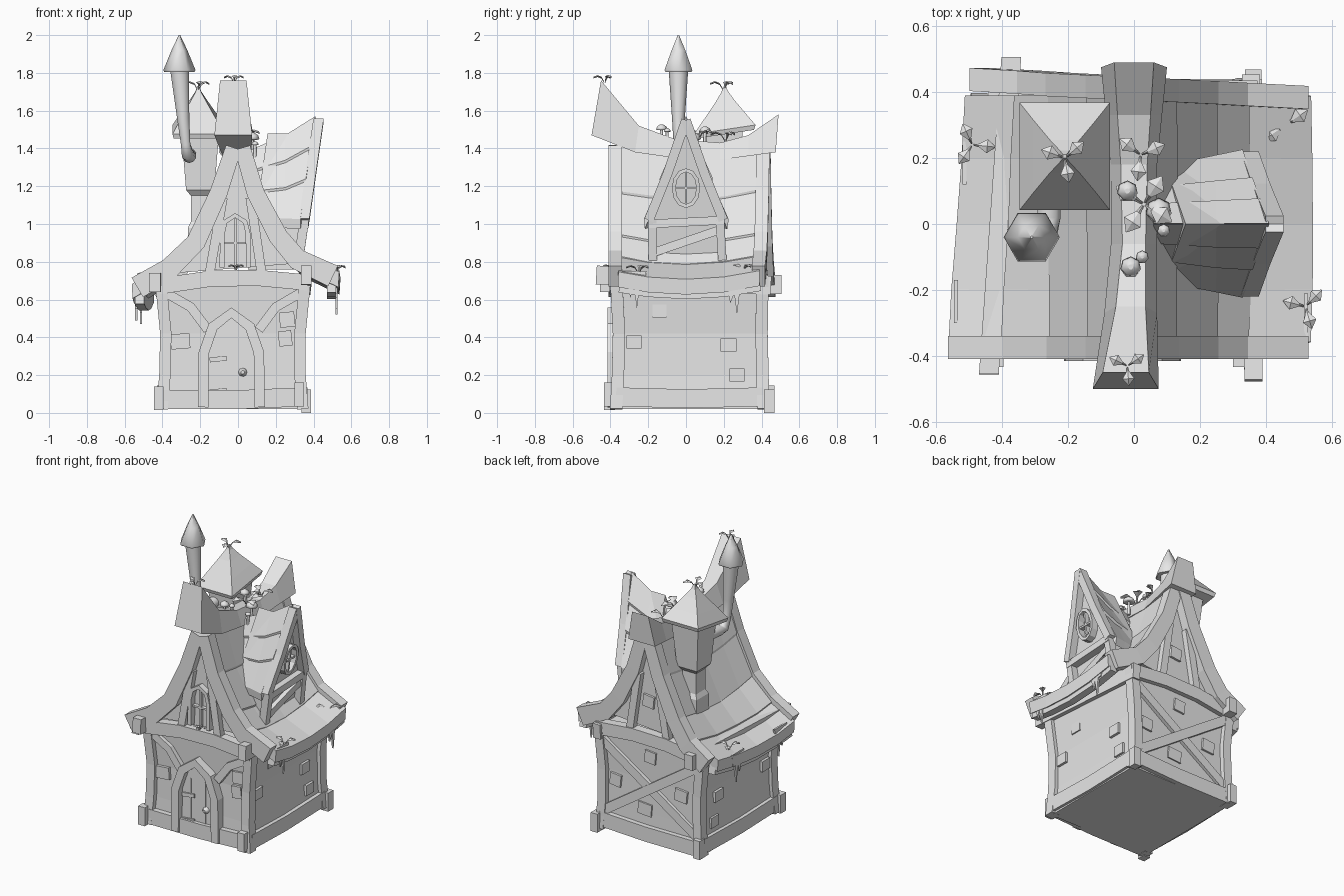
import bpy, bmesh, math, random
from mathutils import Vector as V

if "Cube" in bpy.data.objects:
    bpy.data.objects.remove(bpy.data.objects["Cube"])
random.seed(4)
grey = bpy.data.materials.new("plain_grey")
grey.use_nodes = True
grey.diffuse_color = (0.8, 0.8, 0.8, 1)
grey.node_tree.nodes["Principled BSDF"].inputs["Base Color"].default_value = (0.8, 0.8, 0.8, 1)
X, Y, Z = V((1, 0, 0)), V((0, 1, 0)), V((0, 0, 1))


def loft(name, rings, closed=False, smooth=False):
    """Skin a run of equal-sized rings, capped unless closed."""
    bm = bmesh.new()
    vs = [[bm.verts.new(p) for p in r] for r in rings]
    n = len(rings[0])
    for i in range(len(vs) if closed else len(vs) - 1):
        a, b = vs[i], vs[(i + 1) % len(vs)]
        for j in range(n):
            k = (j + 1) % n
            bm.faces.new((a[j], a[k], b[k], b[j]))
    if not closed:
        bm.faces.new(vs[0][::-1])
        bm.faces.new(vs[-1])
    bmesh.ops.recalc_face_normals(bm, faces=bm.faces)
    for f in bm.faces:
        f.smooth = smooth and len(f.verts) == 4
    me = bpy.data.meshes.new(name)
    bm.to_mesh(me)
    bm.free()
    me.materials.append(grey)
    ob = bpy.data.objects.new(name, me)
    bpy.context.collection.objects.link(ob)
    return ob


def beam(name, pts, w, t, n, closed=False, w_end=None):
    """Board along a path: w wide in its plane (tapering to w_end), t thick along n."""
    pts, rings = [V(p) for p in pts], []
    m = len(pts)
    for i, p in enumerate(pts):
        a, b = (pts[i - 1], pts[(i + 1) % m]) if closed else (pts[max(i - 1, 0)], pts[min(i + 1, m - 1)])
        width = w + ((w_end or w) - w) * i / (m - 1)
        s = (b - a).normalized().cross(n).normalized() * width / 2
        h = n * t / 2
        rings.append([p - s - h, p + s - h, p + s + h, p - s + h])
    return loft(name, rings, closed)


def prism(name, poly, depth):
    return loft(name, [[V(p) for p in poly], [V(p) + depth for p in poly]])


def tube(name, path, radii, sides, start=X):
    """Round smooth tube; start sets the direction its corners are counted from."""
    rings = []
    for i, p in enumerate(path):
        t = (V(path[min(i + 1, len(path) - 1)]) - V(path[max(i - 1, 0)])).normalized()
        u = t.cross(start).normalized()
        v = t.cross(u)
        rings.append([V(p) + (u * math.cos(a) + v * math.sin(a)) * radii[i]
                      for a in (math.tau * k / sides for k in range(sides))])
    return loft(name, rings, smooth=True)


def rect(cx, cy, hx, hy, z, tilt=0.0):
    return [V((cx + sx * hx, cy + sy * hy, z + tilt * sy * hy))
            for sx, sy in ((-1, -1), (1, -1), (1, 1), (-1, 1))]


def courses(name, curves, thick=0.05):
    """Overlapping plank rows between neighbouring points of the section curves."""
    for i in range(len(curves[0]) - 1):
        rings, lift = [], random.uniform(0.006, 0.013)
        for k, c in enumerate(curves):
            along = curves[min(k + 1, len(curves) - 1)][i] - curves[max(k - 1, 0)][i]
            a, b = c[i], c[i + 1]
            n = (b - a).cross(along).normalized()
            n = n if n.z > 0 else -n
            e = (a - b).normalized() * random.uniform(0, 0.012)
            rings.append([a + n * lift + e, b + n * 0.001, b - Z * thick * 1.4, a - Z * thick * 1.4 + e])
        loft(f"{name}_{i + 1}", rings)


# Walls, floor sills and corner posts
levels = [(0.02, -0.41, 0.35, -0.37, 0.41), (0.2, -0.395, 0.335, -0.36, 0.405),
          (0.42, -0.39, 0.335, -0.355, 0.40), (0.72, -0.42, 0.365, -0.37, 0.405)]
loft("walls", [rect((a + b) / 2, (c + d) / 2, (b - a) / 2, (d - c) / 2, z) for z, a, b, c, d in levels])
for ix, side in ((1, "right"), (2, "left")):
    for iy, end in ((3, "front"), (4, "back")):
        path = [(lv[ix] * 0.98, lv[iy], lv[0]) for lv in levels]
        beam(f"{end}_{side}_post", path, 0.06, 0.065, Y)
for end, side, x, y, z in (("front", "right", -0.42, -0.405, 0.015), ("front", "left", 0.325, -0.405, 0.035),
                           ("back", "right", -0.405, 0.44, 0.02), ("back", "left", 0.362, 0.44, 0)):
    loft(f"{end}_{side}_foot", [rect(x, y, 0.025, 0.028, z), rect(x, y, 0.025, 0.028, z + 0.125)])
for y, end in ((-0.38, "front"), (0.42, "back")):
    beam(f"{end}_sill", [(-0.42, y, 0.07), (0, y, 0.07), (0.35, y, 0.085)], 0.1, 0.04, Y)
for x, side in ((-0.41, "right"), (0.352, "left")):
    beam(f"{side}_sill", [(x, -0.37, 0.085), (x, 0, 0.075), (x, 0.41, 0.085)], 0.1, 0.03, X)
beam("right_wall_plate", [(-0.44, -0.455, 0.69), (-0.372, 0.505, 0.68)], 0.1, 0.06, X)
beam("left_wall_plate", [(0.362, -0.475, 0.73), (0.355, 0.45, 0.675)], 0.1, 0.055, X)

# Main roof
right_slope = [(-0.56, 0.70), (-0.39, 0.80), (-0.25, 0.94), (-0.13, 1.2), (-0.05, 1.44)]
left_slope = [(0.53, 0.76), (0.34, 0.85), (0.24, 0.97), (0.12, 1.2), (0.05, 1.44)]


def section(slope, y, drop=0.015):
    t = (y + 0.4) / 0.8
    sag = drop + 0.045 * max(0, 1 - (y / 0.4) ** 2)
    return [V((x * (1 - (0.1 if x < -0.3 else 0) * t), y, z - sag)) for x, z in slope]


for slope, side in ((right_slope, "right"), (left_slope, "left")):
    courses(f"{side}_roof_course", [section(slope, y) for y in (-0.36, -0.2, 0, 0.2, 0.39)])
    eave = [section(slope, y, 0.065)[0] for y in (-0.35, -0.2, 0, 0.2, 0.39)]
    beam(f"{side}_eave_board", [p - X * math.copysign(0.035, p.x) for p in eave], 0.095, 0.05, X)
    sg = math.copysign(0.03, slope[0][0])
    for end in ("front", "back"):
        path = []
        for x, z in slope:
            y = -0.375 if end == "front" else 0.41 - 0.05 * x
            k = 0.88 if end == "back" and x < -0.3 else 1
            path.append((x * k - sg * 0.9, y, z - 0.036))
        beam(f"{end}_{side}_bargeboard", path, 0.12, 0.07, Y, w_end=0.085)

# Ridge cap, swept up at both ends
ridge = [(-0.45, -0.5, -0.025, 0.07, 0.1, 1.76, 1.47), (-0.25, -0.27, -0.01, 0.045, 0.08, 1.52, 1.38),
         (-0.06, -0.06, 0, 0.035, 0.07, 1.45, 1.35), (0.18, 0.18, 0, 0.04, 0.07, 1.43, 1.34),
         (0.33, 0.33, 0, 0.05, 0.085, 1.47, 1.36), (0.49, 0.475, 0, 0.06, 0.1, 1.58, 1.38)]
loft("ridge_cap", [[V((c - a, yt, zt)), V((c + a, yt, zt)), V((c + b, yb, zb)), V((c - b, yb, zb))]
                   for yt, yb, c, a, b, zt, zb in ridge])

# Gable walls and their timbers
gable = [(x * 0.86, z - 0.06) for x, z in right_slope[1:]] + [(x * 0.86, z - 0.06) for x, z in left_slope[:0:-1]]
for y, end, out in ((-0.36, "front", -1), (0.39, "back", 1)):
    prism(f"{end}_gable", [(x, y, z) for x, z in gable], Y * -0.06 * out)
    f = y + 0.015 * out
    beam(f"{end}_tie_beam", [(-0.42, f, 0.67), (-0.15, f, 0.71), (0.1, f, 0.715), (0.37, f, 0.69)], 0.085, 0.06, Y)
    beam(f"{end}_right_strut", [(-0.15, f, 0.74), (-0.08, f, 1.14)], 0.05, 0.045, Y)
    beam(f"{end}_left_strut", [(0.125, f, 0.74), (0.065, f, 1.14)], 0.05, 0.045, Y)
for s, c in ((-1, -0.03), (1, -0.02)):
    side = "right" if s < 0 else "left"
    beam(f"front_{side}_brace", [(c + s * 0.36, -0.37, 0.64), (c + s * 0.22, -0.37, 0.56),
                                 (c + s * 0.13, -0.37, 0.44)], 0.05, 0.04, Y)
beam("back_long_brace", [(-0.39, 0.41, 0.62), (0.34, 0.41, 0.13)], 0.06, 0.045, Y)
beam("back_short_brace", [(-0.39, 0.405, 0.13), (0.34, 0.405, 0.62)], 0.06, 0.04, Y)


# Door and gable window
def arch(cx, hw, y, z0, zs, zt, bulge):
    half = [(1, z0), (0.97, zs), (bulge, zs + (zt - zs) * 0.65)]
    return ([(cx - hw * k, y, z) for k, z in half] + [(cx, y, zt)] +
            [(cx + hw * k, y, z) for k, z in half[::-1]])


beam("door_frame", arch(-0.035, 0.15, -0.38, 0.03, 0.32, 0.53, 0.65), 0.055, 0.07, Y)
prism("door", arch(-0.035, 0.14, -0.375, 0.03, 0.32, 0.51, 0.65), Y * 0.03)
for z in (0.11, 0.28):
    beam("door_hinge", [(-0.15, -0.378, z), (-0.06, -0.378, z + 0.01)], 0.025, 0.015, Y)
tube("door_handle", [(0.025, -0.37, 0.215), (0.025, -0.385, 0.215), (0.025, -0.4, 0.215)], (0.025, 0.02, 0.01), 8)
for x in (-0.09, 0.02):
    beam("door_groove_strip", [(x, -0.377, 0.04), (x, -0.377, 0.4)], 0.006, 0.006, Y)
beam("gable_window_frame", arch(-0.015, 0.07, -0.375, 0.77, 0.95, 1.045, 0.75), 0.025, 0.05, Y)
beam("gable_window_mullion", [(-0.015, -0.37, 0.76), (-0.015, -0.37, 1.03)], 0.012, 0.03, Y)
beam("gable_window_bar", [(-0.08, -0.37, 0.9), (0.05, -0.37, 0.9)], 0.012, 0.03, Y)

# Raised bricks: horizontal position, height, width
for y, z, w in ((-0.14, 0.54, 0.075), (-0.275, 0.375, 0.08), (0.225, 0.36, 0.085), (0.27, 0.2, 0.08)):
    for x, side in ((0.337, "left"), (-0.393, "right")):
        beam(f"{side}_brick", [(x, y - w / 2, z), (x, y + w / 2, z)], 0.07, 0.03, X)
for x, y, z, w in ((-0.305, -0.36, 0.375, 0.1), (0.26, -0.36, 0.49, 0.08), (0.25, -0.36, 0.39, 0.07),
                   (-0.25, 0.40, 0.38, 0.09), (0.02, 0.40, 0.22, 0.1), (0.24, 0.40, 0.36, 0.08),
                   (-0.02, 0.40, 0.58, 0.08), (0.0, 0.39, 0.95, 0.08)):
    beam("end_brick", [(x - w / 2, y, z), (x + w / 2, y, z + 0.008)], 0.08, 0.03, Y)


# Dormer, with its face leaning outward
def face(y, z, out=0.0):
    return V((0.425 - 0.143 * (1.54 - z) + out, y, z))


prism("dormer_wall", [face(y, z, -0.02) for y, z in
                      ((-0.17, 0.76), (0.19, 0.76), (0.18, 1.04), (0, 1.48), (-0.17, 1.04))], X * -0.24)
for s, side in ((-1, "right"), (1, "left")):
    front = [face(s * y, z, -0.02) for y, z in ((0.215, 1.03), (0.13, 1.24), (0.065, 1.41), (0, 1.57))]
    middle = [V((0.25, s * y, z)) for y, z in ((0.2, 1.03), (0.12, 1.2), (0.06, 1.34), (0, 1.47))]
    rear = [V((0.06, s * y, z)) for y, z in ((0.16, 1.03), (0.1, 1.17), (0.05, 1.28), (0, 1.39))]
    courses(f"dormer_{side}_course", [front, middle, rear], 0.035)
    beam(f"dormer_{side}_bargeboard", [face(s * 0.197, 1.02), face(s * 0.1, 1.26), face(0, 1.55)], 0.05, 0.055, X)
    beam(f"dormer_{side}_leg", [face(s * 0.18, 1.02), face(s * 0.185 + 0.01, 0.76)], 0.045, 0.05, X)
beam("dormer_beam", [face(-0.2, 1.0), face(0.2, 1.02)], 0.045, 0.05, X)
beam("dormer_plank", [face(-0.17, 0.85), face(0.18, 0.97)], 0.045, 0.03, X)
oval = [face(0.065 * math.cos(a), 1.19 + 0.095 * math.sin(a)) for a in (math.tau * k / 12 for k in range(12))]
beam("round_window_frame", oval, 0.02, 0.05, X, closed=True)
beam("round_window_mullion", [face(0, 1.1), face(0, 1.28)], 0.012, 0.03, X)
beam("round_window_bar", [face(-0.06, 1.19), face(0.06, 1.19)], 0.012, 0.03, X)

# Chimney tower with flared cap, and the stove pipe
cx, cy = -0.2, 0.2
loft("tower", [rect(cx, cy, h, h, z) for h, z in ((0.065, 0.86), (0.065, 0.98), (0.05, 1.01), (0.05, 1.15),
                                                  (0.075, 1.18), (0.1, 1.49))])
loft("tower_roof", [rect(cx - 0.01, cy + 0.005, a, b, z, 0.15) for a, b, z in
                    ((0.13, 0.155, 1.475), (0.137, 0.163, 1.5), (0.095, 0.11, 1.57), (0.045, 0.05, 1.65),
                     (0.015, 0.018, 1.7), (0.005, 0.005, 1.73))])
tube("stove_pipe", [(-0.255, 0.12, 1.365), (-0.258, 0.02, 1.36), (-0.265, -0.025, 1.365), (-0.277, -0.04, 1.42),
                    (-0.29, -0.04, 1.56), (-0.31, -0.04, 1.82)], (0.035, 0.037, 0.034, 0.026, 0.034, 0.052), 10)
tube("pipe_hat", [(-0.31, -0.04, z) for z in (1.805, 1.815, 1.92, 2.0)], (0.08, 0.085, 0.042, 0.004), 6, start=Y)


# Sprouts, mushrooms and hanging moss
def sprout(x, y, z, size, count=3, turn=0.0):
    for k in range(count):
        a = turn + math.tau * k / count
        d, s = V((math.cos(a), math.sin(a), 0)), V((-math.sin(a), math.cos(a), 0))
        rings = []
        for r, h, w in ((0.05, 0, 0.03), (0.3, 0.42, 0.08), (0.65, 0.55, 0.3), (1, 0.42, 0.02)):
            c = V((x, y, z)) + d * r * size + Z * h * size
            rings.append([c - s * w * size, c - Z * 0.005, c + s * w * size, c + Z * 0.005])
        loft("sprout_leaf", rings)


for spot in ((-0.02, -0.43, 1.75, 0.06, 3, 0.6), (0.03, 0.06, 1.44, 0.1, 4, 1.0), (0.02, 0.21, 1.44, 0.08, 3, 0.4),
             (-0.21, 0.2, 1.71, 0.075, 3, 0.7), (0.52, -0.25, 0.74, 0.07, 3, 0.8), (0.46, 0.3, 0.74, 0.08, 2, 0.6),
             (-0.49, 0.24, 0.7, 0.07, 3, 2.0), (-0.01, -0.4, 0.76, 0.04, 4, 0.2)):
    sprout(*spot)
for x, y, z, r in ((-0.02, 0.1, 1.49, 0.032), (0.075, 0.04, 1.45, 0.04), (-0.01, -0.13, 1.5, 0.032),
                   (0.025, -0.1, 1.49, 0.02), (0.09, -0.02, 1.42, 0.02)):
    tube("mushroom_stem", [(x, y, z - 0.09), (x, y, z)], (0.01, 0.008), 6)
    tube("mushroom_cap", [(x, y, z + r * k) for k in (-0.1, 0.0, 0.5, 0.85)], (r * 0.7, r, r * 0.8, r * 0.25), 7)
for x, y0, z in ((0.515, 0.19, 0.69), (0.515, -0.34, 0.72), (-0.545, -0.3, 0.66), (-0.52, 0.12, 0.64)):
    drips = [(0.13, 0.03), (0.12, -0.05), (0.095, -0.05), (0.08, -0.17), (0.065, -0.06), (0.045, -0.11),
             (0.03, -0.04), (0, -0.02), (0, 0.03)]
    prism("hanging_moss", [(x, y0 + a, z + b) for a, b in drips], X * 0.012)
